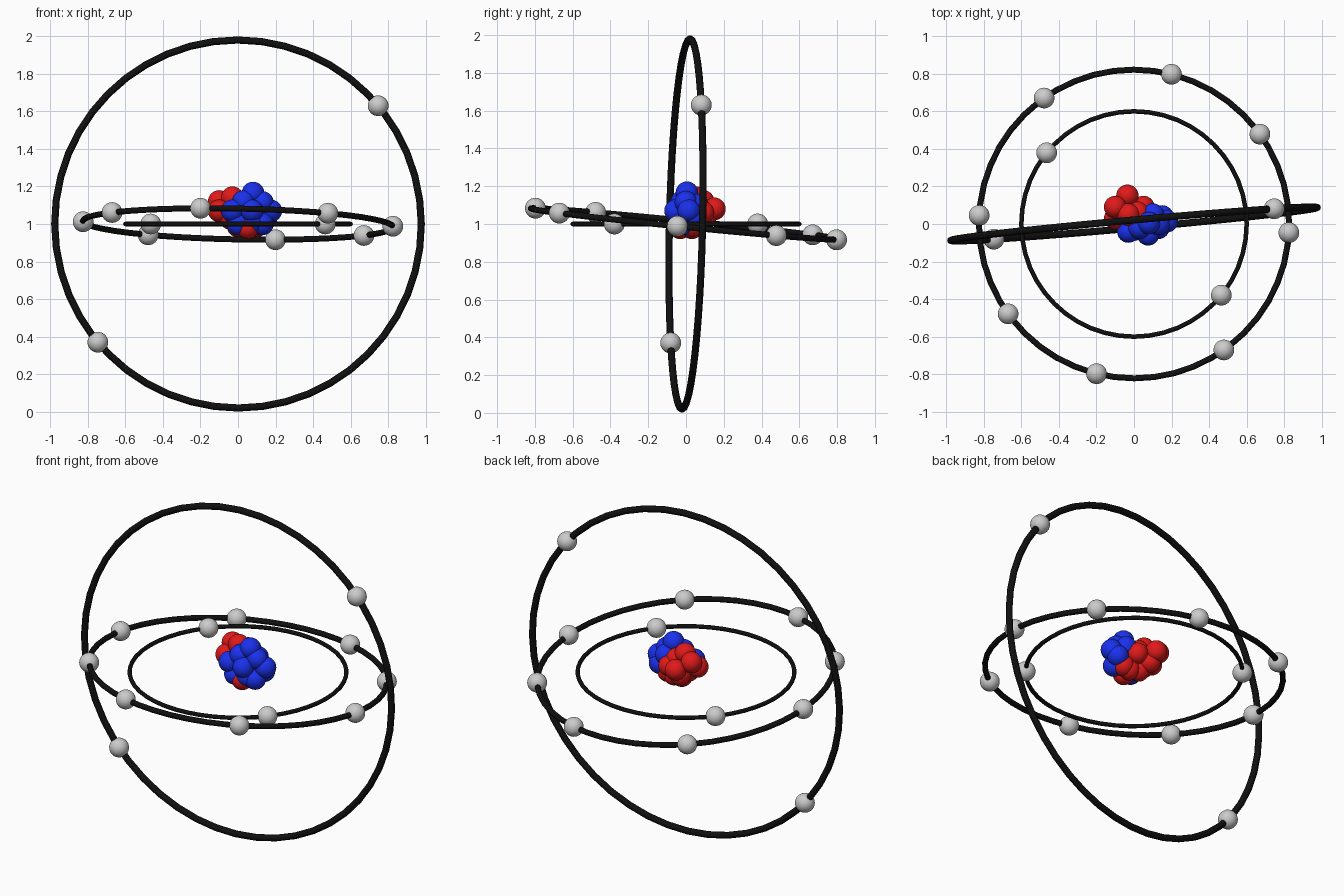
import bpy
from math import cos, sin, radians
from mathutils import Vector, Matrix

if "Cube" in bpy.data.objects:
    bpy.data.objects.remove(bpy.data.objects["Cube"])

CENTRE = Vector((0, 0, 1))


def material(name, color):
    m = bpy.data.materials.new(name)
    m.diffuse_color = (*color, 1)
    m.use_nodes = True
    m.node_tree.nodes["Principled BSDF"].inputs["Base Color"].default_value = m.diffuse_color
    return m


black = material("black", (0.005, 0.005, 0.005))
red = material("red", (0.75, 0.01, 0.01))
blue = material("blue", (0.01, 0.03, 0.85))


def finish(name, mat):
    ob = bpy.context.object
    ob.name = name
    bpy.ops.object.shade_smooth()
    if mat:
        ob.data.materials.append(mat)
    return ob


def ball(name, pos, radius, mat=None):
    bpy.ops.mesh.primitive_uv_sphere_add(segments=32, ring_count=16, radius=radius, location=pos)
    return finish(name, mat)


def orbit(name, radius, tube, u, v, angles):
    """Ring in the plane of u and v, with an electron at each angle."""
    u = Vector(u).normalized()
    n = u.cross(Vector(v)).normalized()
    v = n.cross(u)
    bpy.ops.mesh.primitive_torus_add(major_segments=48, minor_segments=12,
                                     major_radius=radius, minor_radius=tube)
    ring = finish(name + "_orbit", black)
    ring.matrix_world = Matrix.Translation(CENTRE) @ Matrix((u, v, n)).transposed().to_4x4()
    for i, a in enumerate(angles):
        a = radians(a)
        ball(f"{name}_electron_{i + 1}", CENTRE + radius * (cos(a) * u + sin(a) * v), 0.055)


# Three orbits; electrons sit in opposite pairs
orbit("inner", 0.60, 0.012, (1, 0, 0), (0, 1, 0), [140.8, 320.8])
half = [-3.2, 35.6, 75.9, 125.3]
orbit("middle", 0.826, 0.016, (1, 0, -0.02), (0, 1, -0.1), half + [a + 180 for a in half])
orbit("outer", 0.98, 0.019, (1, 0.09, 0), (0, 0.022, 1), [40, 220])

# Nucleus: red protons to the back left, blue neutrons to the front right
protons = [(-.10, .09, 1.12), (-.10, .03, 1.07), (-.03, .05, 1.14), (-.035, .15, 1.08),
           (.05, .09, 1.06), (-.03, .10, 1.03), (.02, .06, 1.10), (.06, .03, .98),
           (.05, -.03, .98), (0, .04, .99), (-.04, .03, 1.03), (.10, .03, .99)]
neutrons = [(.08, .005, 1.165), (.175, .015, 1.07), (.075, -.055, 1.07), (-.03, -.04, 1.07),
            (.03, -.02, 1.12), (.13, 0, 1.115), (.13, -.02, 1.0), (.10, .05, 1.10),
            (0, -.03, 1.0), (.08, -.03, 1.01), (.15, .04, 1.03), (.05, 0, 1.05)]
for i, p in enumerate(protons):
    ball(f"proton_{i + 1}", p, 0.06, red)
for i, p in enumerate(neutrons):
    ball(f"neutron_{i + 1}", p, 0.06, blue)
